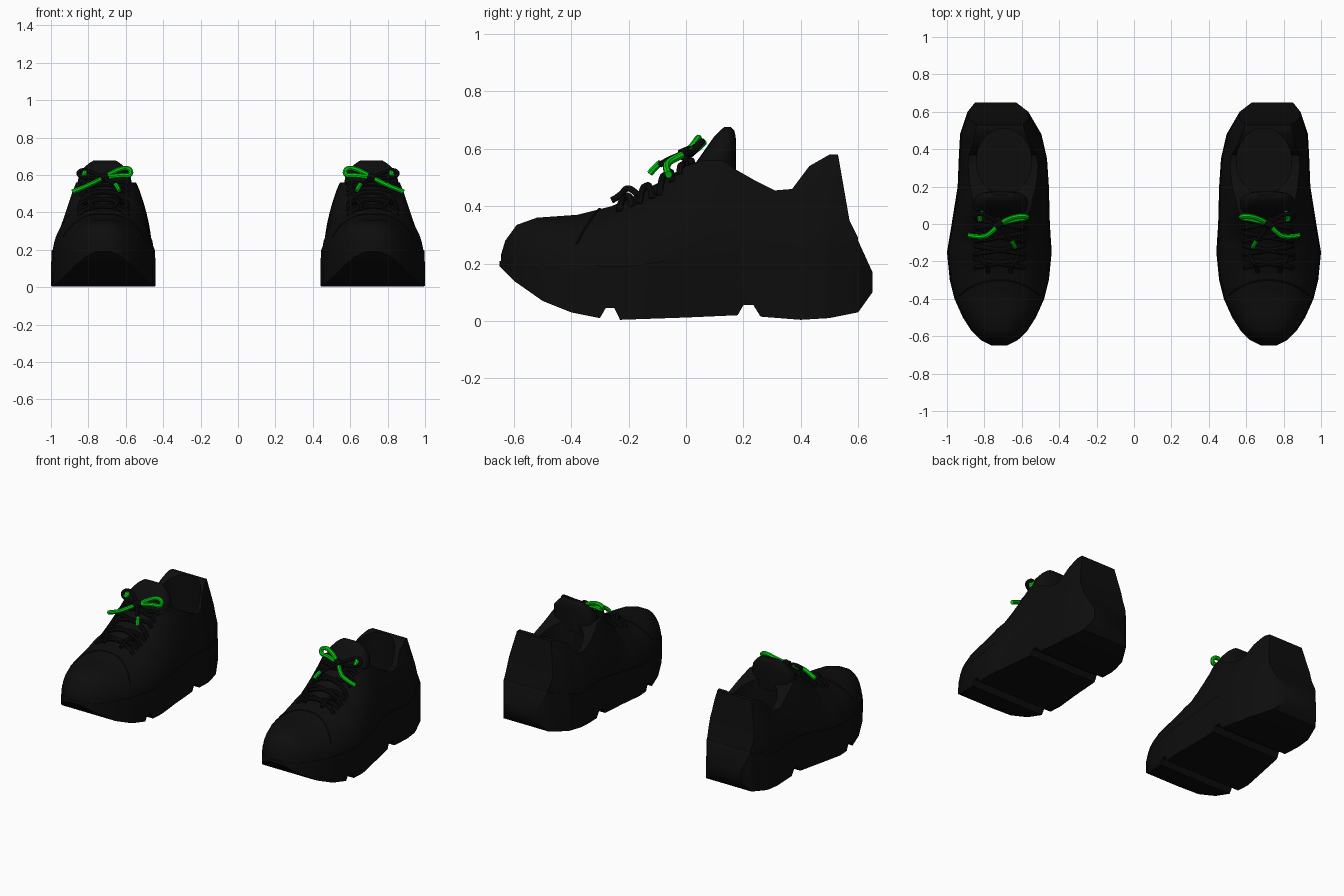
import bpy, bmesh, math

if "Cube" in bpy.data.objects:
    bpy.data.objects.remove(bpy.data.objects["Cube"], do_unlink=True)


def material(name, rgb):
    mat = bpy.data.materials.new(name)
    mat.use_nodes = True
    mat.diffuse_color = (*rgb, 1)
    mat.node_tree.nodes["Principled BSDF"].inputs["Base Color"].default_value = (*rgb, 1)
    return mat


BLACK = material("black", (0.004, 0.004, 0.004))
GREEN = material("bright green", (0.0, 0.62, 0.005))

# Shape tables along the shoe, toe to heel: y first, then the values there
OUTLINE = [(-.65, .68, .76), (-.62, .62, .82), (-.57, .57, .87), (-.5, .525, .915),
           (-.4, .48, .96), (-.3, .455, .985), (-.15, .44, 1), (0, .45, .975),
           (.2, .455, .943), (.35, .465, .937), (.48, .495, .93), (.6, .565, .89), (.65, .63, .85)]
SOLE_TOP = [(-.65, .21), (-.6, .2), (-.2, .19), (.2, .25), (.4, .22), (.55, .27), (.6, .28), (.65, .17)]
SOLE_BOTTOM = [(-.65, .19), (-.6, .14), (-.5, .07), (-.4, .03), (-.3, .01), (-.28, .045),
               (-.25, .045), (-.23, .004), (0, .012), (.18, .02), (.2, .055), (.235, .055),
               (.26, .015), (.4, .004), (.5, .01), (.6, .03), (.65, .1)]
TOPLINE = [(-.645, .23), (-.63, .28), (-.59, .335), (-.52, .36), (-.38, .37), (-.26, .4),
           (-.2, .425), (-.1, .48), (0, .54), (.06, .56), (.13, .56), (.17, .53), (.24, .49),
           (.31, .455), (.37, .46), (.43, .54), (.5, .58), (.53, .58), (.57, .35), (.6, .29)]
CROWN = [(-.2, 0), (-.1, .48), (0, .62), (.1, .78), (.6, .8)]
ROUNDNESS = [(-.65, 2.3), (-.2, 2), (.1, 1.5)]


def at(table, y, col=1):
    if y <= table[0][0]:
        return table[0][col]
    for a, b in zip(table, table[1:]):
        if y <= b[0]:
            return a[col] + (b[col] - a[col]) * (y - a[0]) / (b[0] - a[0])
    return table[-1][col]


def stations(*tables):
    ys = {round(row[0], 3) for t in tables for row in t}
    lo, hi = min(ys), max(ys)
    ys |= {round(lo + (hi - lo) * i / 30, 3) for i in range(31)}
    return sorted(ys)


def middle(y):
    return (at(OUTLINE, y, 1) + at(OUTLINE, y, 2)) / 2


def half_width(y):
    return (at(OUTLINE, y, 2) - at(OUTLINE, y, 1)) / 2


def arch(y):
    """Base height, top height, full crown height, roundness and half width."""
    base, top = at(SOLE_TOP, y) - .02, at(TOPLINE, y)
    return base, top, max(at(CROWN, y), top + .004), at(ROUNDNESS, y), half_width(y) * .97


def on_upper(y, s, lift=0):
    """Point on the upper at a fraction s of its half width."""
    base, top, crown, n, w = arch(y)
    z = base + (crown - base) * (1 - abs(s) ** n) ** (1 / n)
    return middle(y) + s * w, y, min(z, top) + lift


def select(ob):
    bpy.ops.object.select_all(action='DESELECT')
    ob.select_set(True)
    bpy.context.view_layer.objects.active = ob


def loft(name, rings, mat):
    bm = bmesh.new()
    rows = [[bm.verts.new(p) for p in ring] for ring in rings]
    count = len(rows[0])
    for a, b in zip(rows, rows[1:]):
        for i in range(count):
            j = (i + 1) % count
            bm.faces.new((a[i], a[j], b[j], b[i]))
    bm.faces.new(rows[0])
    bm.faces.new(rows[-1])
    bmesh.ops.recalc_face_normals(bm, faces=bm.faces)
    mesh = bpy.data.meshes.new(name)
    bm.to_mesh(mesh)
    bm.free()
    mesh.materials.append(mat)
    ob = bpy.data.objects.new(name, mesh)
    bpy.context.collection.objects.link(ob)
    return ob


def tube(name, points, radius, mat):
    curve = bpy.data.curves.new(name, 'CURVE')
    curve.dimensions = '3D'
    curve.bevel_depth, curve.bevel_resolution = radius, 2
    curve.use_fill_caps = True
    spline = curve.splines.new('NURBS')
    spline.points.add(len(points) - 1)
    for p, co in zip(spline.points, points):
        p.co = (*co, 1)
    spline.order_u, spline.use_endpoint_u, spline.resolution_u = 3, True, 5
    ob = bpy.data.objects.new(name, curve)
    bpy.context.collection.objects.link(ob)
    select(ob)
    bpy.ops.object.convert(target='MESH')
    ob = bpy.context.object
    ob.data.materials.clear()
    ob.data.materials.append(mat)
    return ob


def finish(ob, angle=40):
    select(ob)
    bpy.ops.object.shade_smooth_by_angle(angle=math.radians(angle))
    mirror = ob.modifiers.new("pair", 'MIRROR')
    mirror.use_mirror_merge = False


parts = []

# Sole with two grooves across the tread
rings = []
for y in stations(OUTLINE, SOLE_BOTTOM, SOLE_TOP):
    c, w, lo, hi = middle(y), half_width(y), at(SOLE_BOTTOM, y), at(SOLE_TOP, y)
    rings.append([(c - w, y, lo), (c + w, y, lo), (c + w, y, (lo + hi) / 2), (c + w * .985, y, hi),
                  (c - w * .985, y, hi), (c - w, y, (lo + hi) / 2)])
parts.append(loft("sole", rings, BLACK))

# Upper: arched sections, cut flat along the topline
STEPS = 12
rings = []
for y in stations(TOPLINE):
    base, top, crown, n, w = arch(y)
    limit = math.asin(((top - base) / (crown - base)) ** (n / 2))
    side = []
    for k in range(STEPS + 1):
        a = limit * k / STEPS
        side.append((w * math.cos(a) ** (2 / n), base + (crown - base) * math.sin(a) ** (2 / n)))
    c = middle(y)
    rings.append([(c + x, y, z) for x, z in side] + [(c - x, y, z) for x, z in reversed(side)])
upper = loft("upper", rings, BLACK)
parts.append(upper)

# Foot opening
bpy.ops.mesh.primitive_cylinder_add(vertices=40, radius=1, depth=1, location=(.695, .335, .77))
cutter = bpy.context.object
cutter.name = "opening_cutter"
cutter.scale = (.148, .177, 1)
cutter.hide_render = True
cut = upper.modifiers.new("opening", 'BOOLEAN')
cut.operation, cut.solver, cut.object = 'DIFFERENCE', 'EXACT', cutter
select(upper)
bpy.ops.object.modifier_apply(modifier=cut.name)
bpy.data.objects.remove(cutter, do_unlink=True)

# Tongue: height, front, back, half width
rings = []
for z, front, back, w in [(.48, -.02, .175, .14), (.56, .04, .175, .145), (.61, .075, .175, .135),
                          (.645, .1, .173, .105), (.665, .12, .168, .08), (.677, .135, .155, .06)]:
    ring = []
    for i in range(20):
        a = math.tau * i / 20
        u, v = math.cos(a), math.sin(a)
        ring.append((.713 + w * math.copysign(abs(u) ** .7, u),
                     (front + back) / 2 + (back - front) / 2 * math.copysign(abs(v) ** .7, v), z))
    rings.append(ring)
parts.append(loft("tongue", rings, BLACK))

# Toe cap seam and heel seam
span = [i / 10 for i in range(-9, 10)]
parts.append(tube("toe_seam", [on_upper(-.3 - .1 * s * s, s) for s in span], .004, BLACK))

# Lace rows over the throat, crossing in pairs
for row, y in enumerate((-.21, -.14, -.07, 0)):
    for side in (-1, 1):
        path = [on_upper(y + .025 * side * s, s * .55, .012 if abs(s) < .85 else -.004) for s in span]
        parts.append(tube(f"lace_row_{row + 1}", path, .012, BLACK))

# Lowest lace ends standing up at the throat
for side in (-1, 1):
    x = .72 + side * .06
    parts.append(tube("lace_end", [(x, -.26, .42), (x, -.23, .435), (x + side * .03, -.2, .475),
                                   (x + side * .04, -.17, .44)], .011, BLACK))

# Bow: knot, loops and loose ends
KNOT = (.72, 0, .585)
parts.append(tube("knot", [(.7, .012, .59), KNOT, (.74, -.012, .58)], .022, BLACK))
parts.append(tube("inner_loop", [KNOT, (.67, .03, .615), (.61, .045, .64), (.57, .04, .63),
                                 (.575, .03, .595), (.63, .025, .6), KNOT], .013, GREEN))
parts.append(tube("outer_end", [KNOT, (.76, -.045, .565), (.81, -.075, .54), (.885, -.06, .51)],
                  .013, GREEN))
parts.append(tube("outer_loop", [KNOT, (.77, .04, .61), (.83, .06, .63), (.86, .04, .61),
                                 (.83, .02, .58), KNOT], .012, BLACK))
parts.append(tube("outer_loop_tip", [(.81, .06, .625), (.825, .05, .61), (.825, .02, .59)],
                  .014, GREEN))
parts.append(tube("inner_end", [KNOT, (.69, -.05, .57), (.655, -.09, .545)], .011, BLACK))
parts.append(tube("inner_end_tip", [(.655, -.09, .55), (.645, -.105, .54), (.635, -.125, .515)],
                  .012, GREEN))

for part in parts:
    finish(part)
